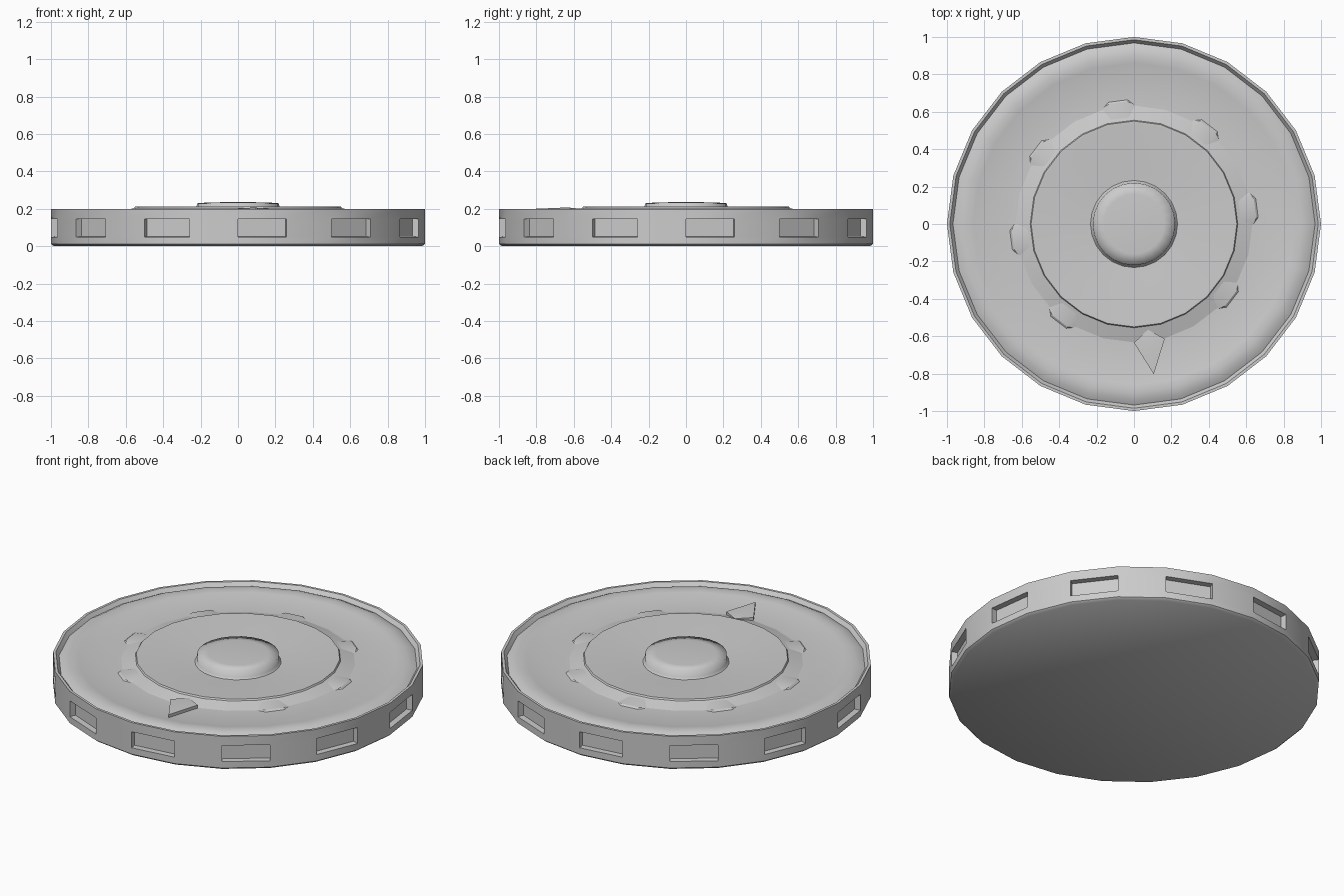
import bpy, bmesh, math
from mathutils import Vector

if "Cube" in bpy.data.objects:
    bpy.data.objects.remove(bpy.data.objects["Cube"], do_unlink=True)

SIDES = 24
STEP = math.tau / SIDES

grey = bpy.data.materials.new("plain_grey")
grey.use_nodes = True
colour = (0.6, 0.6, 0.6, 1)
grey.diffuse_color = colour
grey.node_tree.nodes["Principled BSDF"].inputs["Base Color"].default_value = colour


def polar(radius, angle, z):
    return Vector((radius * math.cos(angle), radius * math.sin(angle), z))


def finish(name, bm, angle):
    bmesh.ops.recalc_face_normals(bm, faces=bm.faces)
    mesh = bpy.data.meshes.new(name)
    bm.to_mesh(mesh)
    bm.free()
    mesh.materials.append(grey)
    obj = bpy.data.objects.new(name, mesh)
    bpy.context.collection.objects.link(obj)
    bpy.ops.object.select_all(action='DESELECT')
    obj.select_set(True)
    bpy.context.view_layer.objects.active = obj
    bpy.ops.object.shade_smooth_by_angle(angle=math.radians(angle))
    return obj


def lathe(profile):
    """Turn a (radius, height) profile around the z axis."""
    bm = bmesh.new()
    verts = [bm.verts.new((r, 0, z)) for r, z in profile]
    edges = [bm.edges.new(pair) for pair in zip(verts, verts[1:])]
    bmesh.ops.spin(bm, geom=verts + edges, axis=(0, 0, 1), cent=(0, 0, 0),
                   steps=SIDES, angle=math.tau)
    bmesh.ops.remove_doubles(bm, verts=bm.verts, dist=0.0005)
    bmesh.ops.recalc_face_normals(bm, faces=bm.faces)
    return bm


def hull(name, points):
    bm = bmesh.new()
    for p in points:
        bm.verts.new(p)
    bmesh.ops.convex_hull(bm, input=bm.verts)
    return finish(name, bm, 25)


# Disc body: flat underside, straight side, thin rim, rounded lip, flat floor
body = lathe([(0, 0), (0.985, 0), (1, 0.012), (1, 0.05), (1, 0.145), (1, 0.2),
              (0.985, 0.2), (0.968, 0.178), (0.94, 0.192), (0.9, 0.197),
              (0.86, 0.193), (0.815, 0.182), (0.63, 0.182), (0.5, 0.182)])

# Recessed grip panels on every other side face
panels = []
for f in body.faces:
    c = f.calc_center_median()
    if 0.09 < c.z < 0.11 and int((math.atan2(c.y, c.x) % math.tau) / STEP) % 2 == 0:
        panels.append(f)
bmesh.ops.inset_individual(body, faces=panels, thickness=0.001, depth=-0.035)
finish("disc_body", body, 40)

# Raised ring with a shallow dish inside it
finish("dish_ring", lathe([(0.64, 0.18), (0.555, 0.204), (0.55, 0.213),
                           (0.535, 0.213), (0.27, 0.18), (0, 0.18)]), 20)

# Central knob, softly shaded cap
finish("centre_knob", lathe([(0.235, 0.178), (0.222, 0.19), (0.22, 0.229),
                             (0.16, 0.234), (0, 0.236)]), 180)

# Eight notches around the ring; the front one is a pointer
for i in range(8):
    start = 3 * i * STEP
    middle = start + STEP / 2
    low, high = 0.178, 0.2
    if i == 6:
        pts = [polar(0.635, start + s * STEP, z) for s in (0, 1) for z in (low, high)]
        pts += [polar(0.81, middle, low), polar(0.81, middle, high),
                polar(0.64, middle, 0.207), polar(0.57, middle, high)]
        hull("front_pointer", pts)
    else:
        pts = [polar(0.63, start - 0.03, low), polar(0.63, start + STEP + 0.03, low)]
        for s in (0.2, 0.8):
            pts += [polar(0.67, start + s * STEP, low),
                    polar(0.655, start + s * STEP, 0.19),
                    polar(0.57, start + s * STEP, high)]
        hull("ring_notch", pts)
